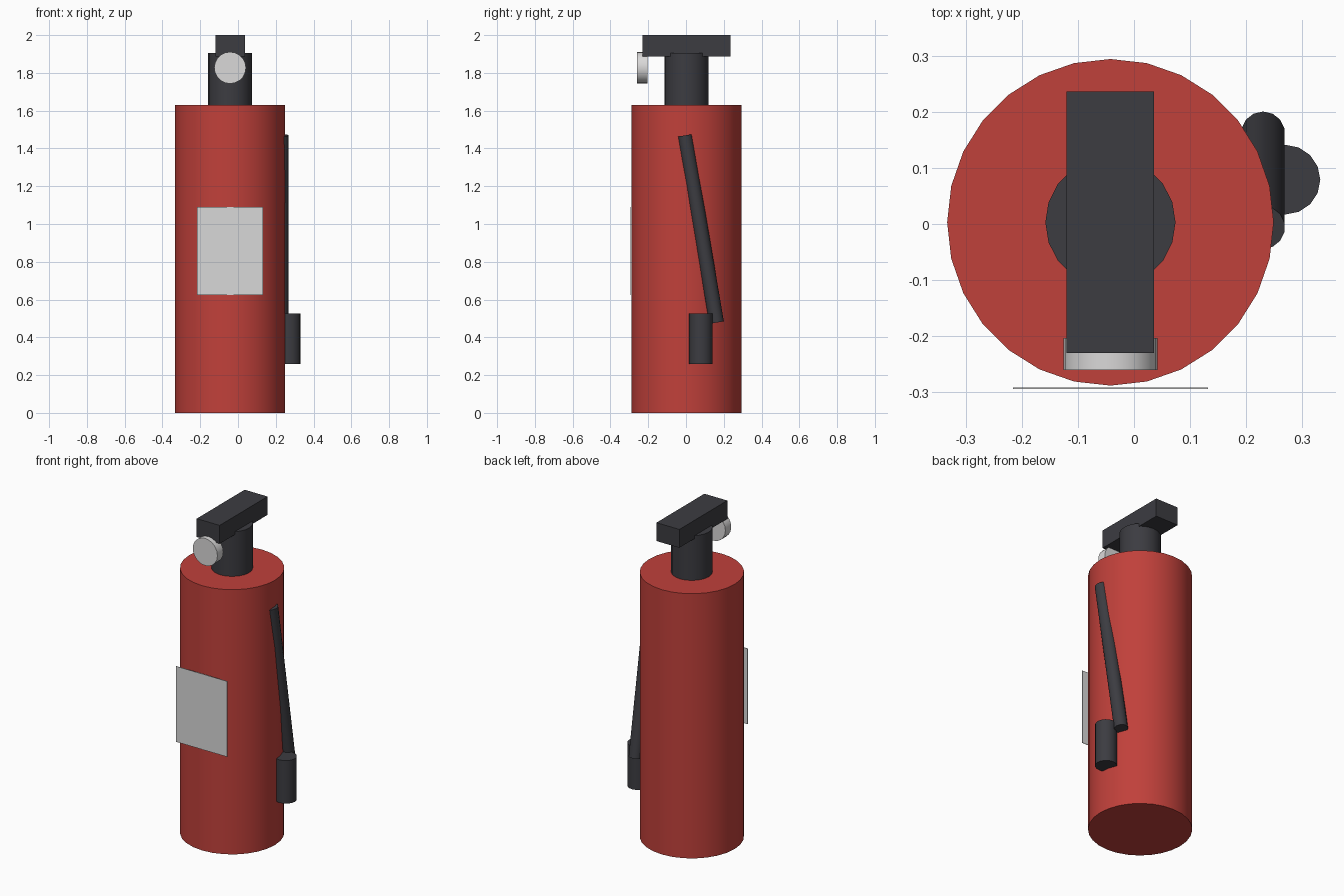
import bpy, math
from mathutils import Vector

if "Cube" in bpy.data.objects:
    bpy.data.objects.remove(bpy.data.objects["Cube"])


def material(name, rgb):
    m = bpy.data.materials.new(name)
    m.diffuse_color = (*rgb, 1.0)
    m.use_nodes = True
    m.node_tree.nodes["Principled BSDF"].inputs["Base Color"].default_value = m.diffuse_color
    return m


RED = material("red", (0.53, 0.052, 0.043))
BLACK = material("charcoal", (0.045, 0.045, 0.053))
LABEL = material("label_grey", (0.69, 0.69, 0.69))
SILVER = material("gauge_silver", (0.70, 0.69, 0.69))

CX, CY = -0.042, 0.003   # main axis of the extinguisher


def rod(name, start, end, radius, sides, mat):
    """Capped cylinder between two points."""
    a, b = Vector(start), Vector(end)
    d = b - a
    bpy.ops.mesh.primitive_cylinder_add(vertices=sides, radius=radius,
                                        depth=d.length, location=(a + b) / 2)
    ob = bpy.context.object
    ob.rotation_euler = d.to_track_quat('Z', 'Y').to_euler()
    ob.name = name
    ob.data.materials.append(mat)
    bpy.ops.object.shade_smooth_by_angle(angle=math.radians(35))
    return ob


def box(name, lo, hi, mat):
    """Axis-aligned box from two corners."""
    lo, hi = Vector(lo), Vector(hi)
    bpy.ops.mesh.primitive_cube_add(size=1, location=(lo + hi) / 2)
    ob = bpy.context.object
    ob.scale = hi - lo
    ob.name = name
    ob.data.materials.append(mat)
    return ob


# Tank and valve
rod("tank", (CX, CY, 0), (CX, CY, 1.63), 0.291, 28, RED)
rod("valve", (CX, CY, 1.63), (CX, CY, 1.905), 0.116, 20, BLACK)

# Squeeze handle
box("handle", (CX - 0.078, CY - 0.233, 1.887), (CX + 0.078, CY + 0.233, 2.0), BLACK)

# Pressure gauge facing the front
rod("gauge", (CX, -0.203, 1.827), (CX, -0.260, 1.827), 0.084, 20, SILVER)

# Label plate
box("label", (CX - 0.174, -0.294, 0.625), (CX + 0.174, -0.291, 1.09), LABEL)

# Hose and nozzle on the right side
rod("hose", (0.23, -0.006, 1.469), (0.23, 0.162, 0.478), 0.039, 14, BLACK)
rod("nozzle", (0.27, 0.079, 0.26), (0.27, 0.079, 0.525), 0.062, 16, BLACK)
